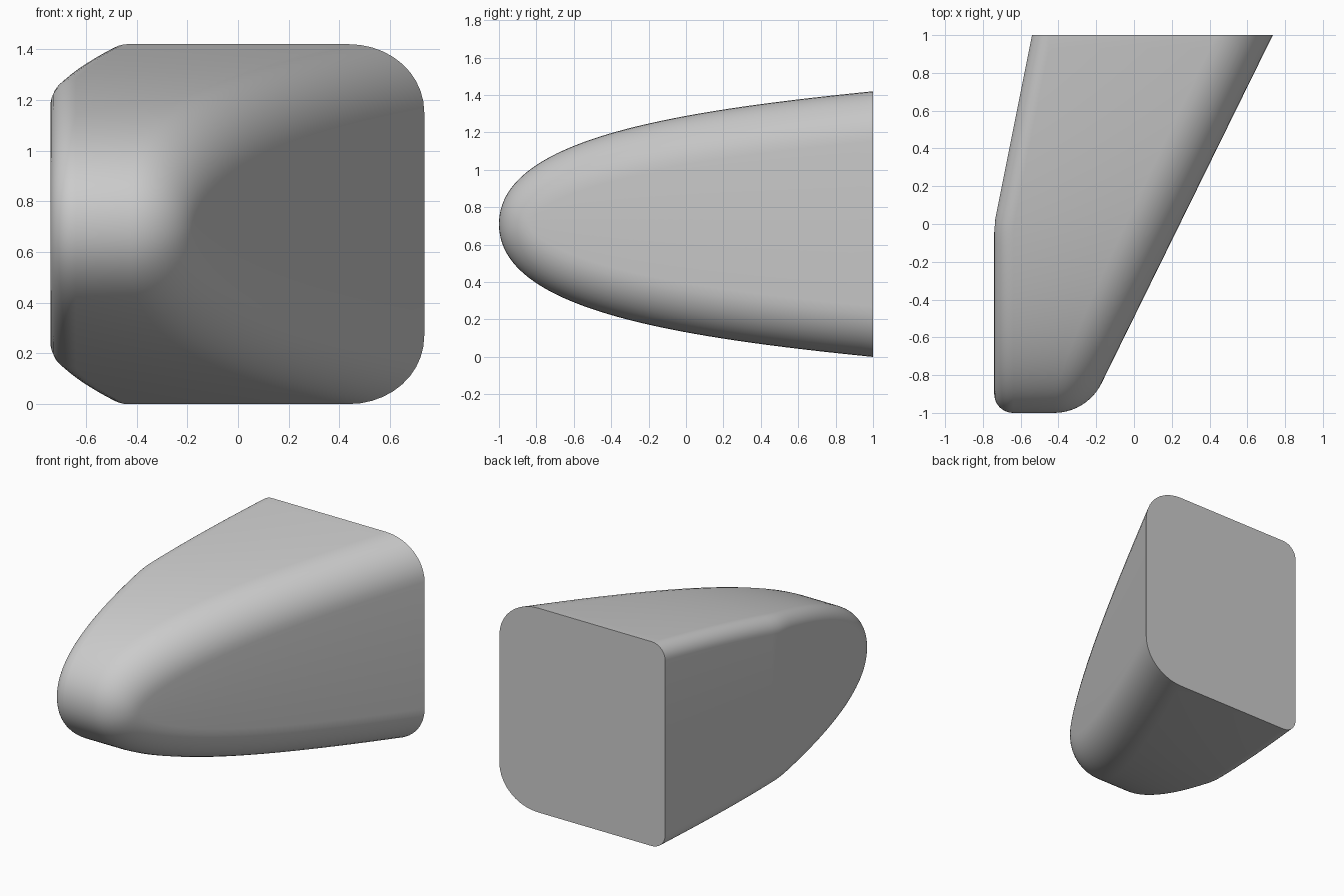
import bpy, bmesh
from math import hypot
from mathutils import Vector

cube = bpy.data.objects.get("Cube")
if cube:
    bpy.data.objects.remove(cube, do_unlink=True)

MID, STEPS, ARC = 0.71, 48, 10
P = [Vector(p) for p in ((-1, 0), (-1, 0.45), (-0.1, 0.6), (1, 0.71))]


def bezier(t):
    """Point and outward normal (y, z) on the upper half of the side profile."""
    s = 1 - t
    p = s**3 * P[0] + 3 * s * s * t * P[1] + 3 * s * t * t * P[2] + t**3 * P[3]
    d = s * s * (P[1] - P[0]) + 2 * s * t * (P[2] - P[1]) + t * t * (P[3] - P[2])
    return p, Vector((-d.y, d.x)).normalized()


# Side profile, run on past the back so it can be trimmed flat
half = [bezier(i / STEPS) for i in range(STEPS + 1)]
end, end_n = half[-1]
half.append((end + Vector((end_n.y, -end_n.x)) * 0.4, end_n))
profile = [(Vector((p.x, -p.y)), Vector((n.x, -n.y))) for p, n in reversed(half[1:])] + half


def right_wall(y, r):
    """Ball centre x and wall normal on the slanted right-hand wall."""
    slope = 0.492
    return 0.735 + slope * (y - 1) - r * hypot(1, slope), Vector((1, -slope, 0)).normalized()


def left_wall(y, r):
    """Straight wall at the front, tapering inward behind the middle."""
    slope = 0.2
    straight, taper = -0.74 + r, -0.74 + slope * y + r * hypot(1, slope)
    if straight > taper:
        return straight, Vector((-1, 0, 0))
    return taper, Vector((-1, slope, 0)).normalized()


bm = bmesh.new()


def rounded_edge(wall, r):
    """Rows of vertices rolling from the profile surface round to the wall."""
    rows = [[] for k in range(ARC + 1)]
    for p, n in profile:
        c = p - n * r
        x, m = wall(c.x, r)
        centre = Vector((x, c.x, c.y + MID))
        out = Vector((0, n.x, n.y))
        angle = out.angle(m)
        axis = (m - out * out.dot(m)).normalized()
        for k in range(ARC + 1):
            a = angle * k / ARC
            from math import cos, sin
            rows[k].append(bm.verts.new(centre + r * (out * cos(a) + axis * sin(a))))
    return rows


left = rounded_edge(left_wall, 0.1)
right = rounded_edge(right_wall, 0.28)

# Shell and rounded edges
rows = left[::-1] + right
for a, b in zip(rows, rows[1:]):
    for i in range(len(a) - 1):
        bm.faces.new((a[i], a[i + 1], b[i + 1], b[i]))

# Side walls, bridged from lower edge to upper edge
for row in (rows[0], rows[-1]):
    last = len(row) - 1
    for i in range(last // 2):
        ring = [row[i], row[i + 1], row[last - i - 1], row[last - i]]
        bm.faces.new(list(dict.fromkeys(ring)))

# Flat back
bmesh.ops.bisect_plane(bm, geom=bm.verts[:] + bm.edges[:] + bm.faces[:],
                       plane_co=(0, 1, 0), plane_no=(0, 1, 0), clear_outer=True)
bmesh.ops.holes_fill(bm, edges=[e for e in bm.edges if e.is_boundary], sides=0)
bmesh.ops.recalc_face_normals(bm, faces=bm.faces[:])

mesh = bpy.data.meshes.new("wedge_body")
bm.to_mesh(mesh)
bm.free()
body = bpy.data.objects.new("wedge_body", mesh)
bpy.context.collection.objects.link(body)

grey = bpy.data.materials.new("light_grey")
grey.use_nodes = True
colour = (0.6, 0.6, 0.6, 1)
grey.diffuse_color = colour
grey.node_tree.nodes["Principled BSDF"].inputs["Base Color"].default_value = colour
mesh.materials.append(grey)

bpy.ops.object.select_all(action="DESELECT")
body.select_set(True)
bpy.context.view_layer.objects.active = body
bpy.ops.object.shade_smooth_by_angle(angle=0.6)
